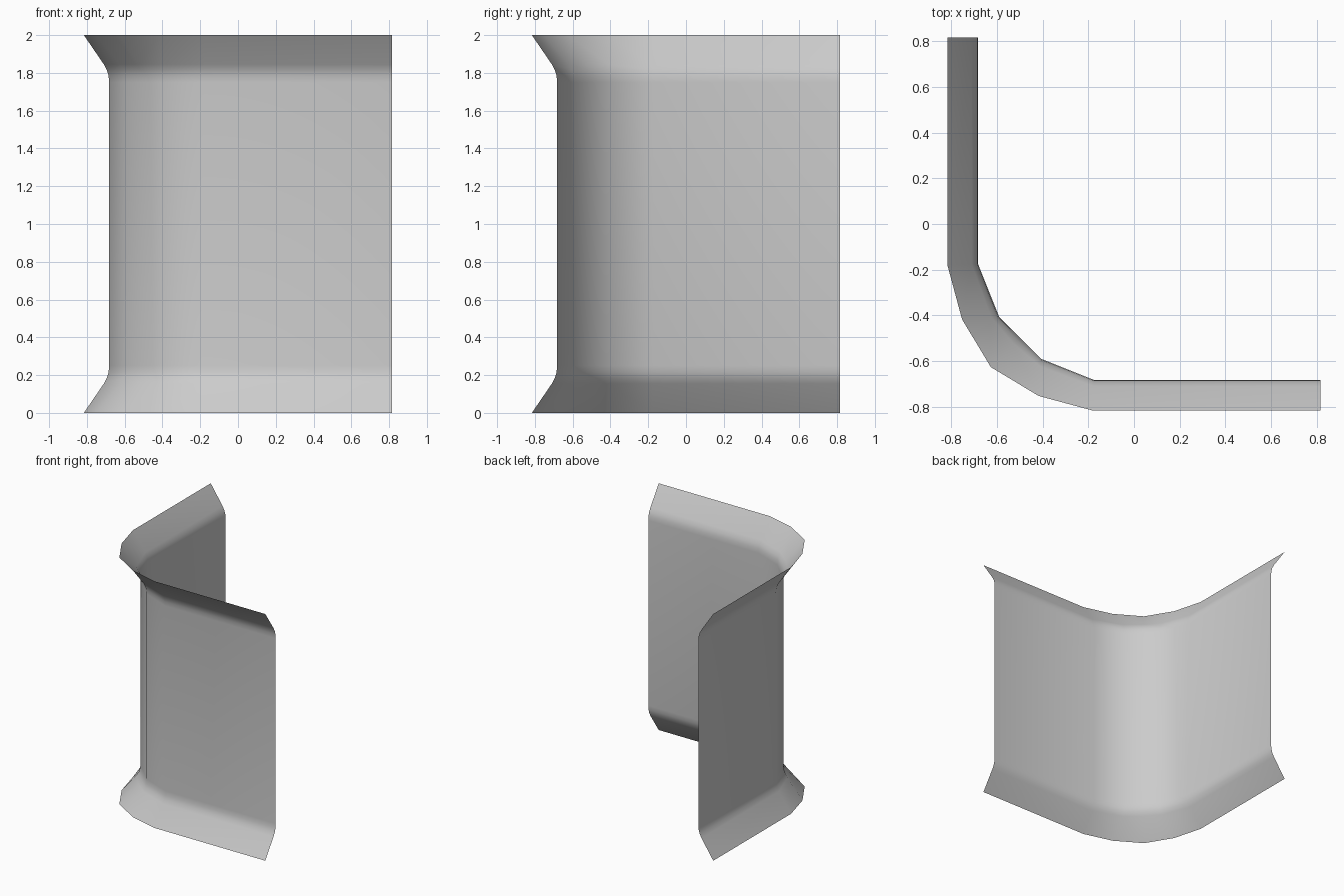
import bpy, bmesh

if "Cube" in bpy.data.objects:
    bpy.data.objects.remove(bpy.data.objects["Cube"])

# Half of the plan path (front wall end to corner middle); the rest is mirrored across x = y
rim_half = [(0.816, -0.816), (-0.18, -0.816), (-0.417, -0.752), (-0.626, -0.626)]
wall_half = [(0.816, -0.682), (-0.175, -0.682), (-0.406, -0.59), (-0.498, -0.498)]


def full_path(half):
    return half + [(y, x) for x, y in reversed(half[:-1])]


rim, wall = full_path(rim_half), full_path(wall_half)

# Flare profile: (height, blend from rim to wall), mirrored top to bottom
flare = [(0.0, 0.0), (0.155, 0.79), (0.185, 0.91), (0.215, 0.975), (0.25, 1.0)]
profile = flare + [(2 - z, t) for z, t in reversed(flare)]

# Single-sheet curved corner panel
bm = bmesh.new()
rows = [[bm.verts.new((a[0] + (b[0] - a[0]) * t, a[1] + (b[1] - a[1]) * t, z))
         for a, b in zip(rim, wall)] for z, t in profile]
for low, high in zip(rows, rows[1:]):
    for i in range(len(rim) - 1):
        bm.faces.new((low[i + 1], low[i], high[i], high[i + 1])).smooth = True

mesh = bpy.data.meshes.new("flared_corner_wall")
bm.to_mesh(mesh)
bm.free()
obj = bpy.data.objects.new("flared_corner_wall", mesh)
bpy.context.collection.objects.link(obj)
